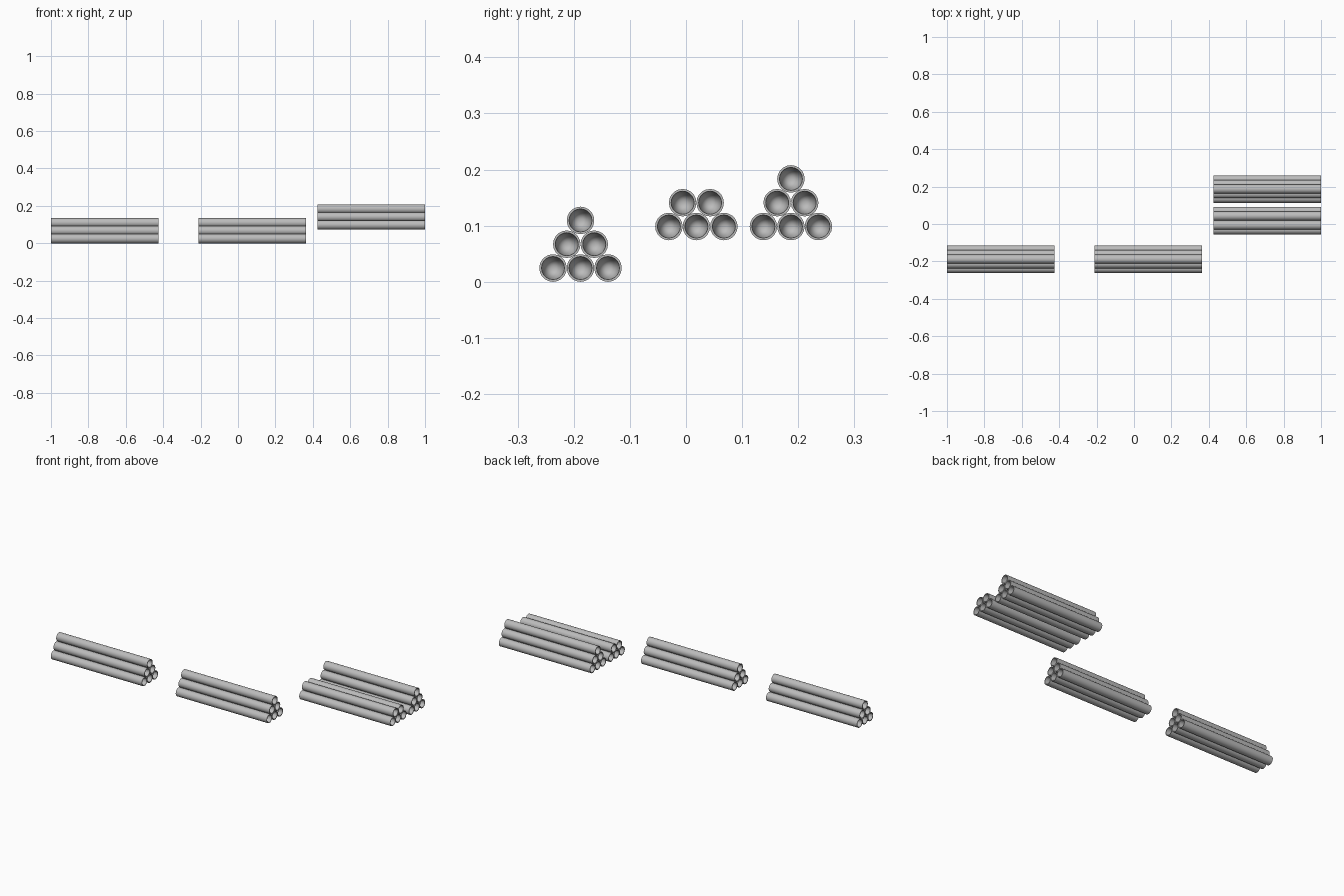
import bpy, bmesh, math

cube = bpy.data.objects.get("Cube")
if cube:
    bpy.data.objects.remove(cube, do_unlink=True)

LENGTH = 0.575
RADIUS = 0.0245
BORE = 0.0205
DEPTH = 0.28
SPACING = 0.049
SIDES = 20

metal = bpy.data.materials.new("grey metal")
metal.use_nodes = True
colour = (0.5, 0.5, 0.5, 1)
metal.diffuse_color = colour
metal.node_tree.nodes["Principled BSDF"].inputs["Base Color"].default_value = colour


def pipe_mesh():
    """Pipe along x with a deep tapering bore at each end."""
    bm = bmesh.new()
    half = LENGTH / 2
    # Profile from one bore tip, over the outside, to the other bore tip
    profile = [(DEPTH - half, 0), (-half, BORE), (-half, RADIUS),
               (half, RADIUS), (half, BORE), (half - DEPTH, 0)]
    verts = [bm.verts.new((x, 0, r)) for x, r in profile]
    edges = [bm.edges.new(pair) for pair in zip(verts, verts[1:])]
    bmesh.ops.spin(bm, geom=verts + edges, cent=(0, 0, 0), axis=(1, 0, 0),
                   angle=math.tau, steps=SIDES, use_merge=True)
    bmesh.ops.remove_doubles(bm, verts=bm.verts, dist=1e-5)
    bmesh.ops.recalc_face_normals(bm, faces=bm.faces)
    mesh = bpy.data.meshes.new("pipe")
    bm.to_mesh(mesh)
    bm.free()
    mesh.materials.append(metal)
    return mesh


pipe = pipe_mesh()


def pipe_stack(name, x, y, z, rows):
    """Pyramid of pipes, each row nested in the one below."""
    for row, count in enumerate(rows):
        for i in range(count):
            obj = bpy.data.objects.new(f"{name}_pipe", pipe)
            first = y - SPACING + row * SPACING / 2
            obj.location = (x, first + i * SPACING,
                            z + RADIUS + row * SPACING * math.sqrt(0.75))
            bpy.context.collection.objects.link(obj)
            obj.select_set(True)
            bpy.context.view_layer.objects.active = obj


bpy.ops.object.select_all(action='DESELECT')
pipe_stack("right_stack", -0.7125, -0.188, 0, (3, 2, 1))
pipe_stack("middle_stack", 0.077, -0.188, 0, (3, 2, 1))
pipe_stack("back_left_stack", 0.7125, 0.187, 0.074, (3, 2, 1))
pipe_stack("short_left_stack", 0.7125, 0.0185, 0.074, (3, 2))

# Smooth barrels with crisp rims
bpy.ops.object.shade_smooth_by_angle(angle=math.radians(40))
